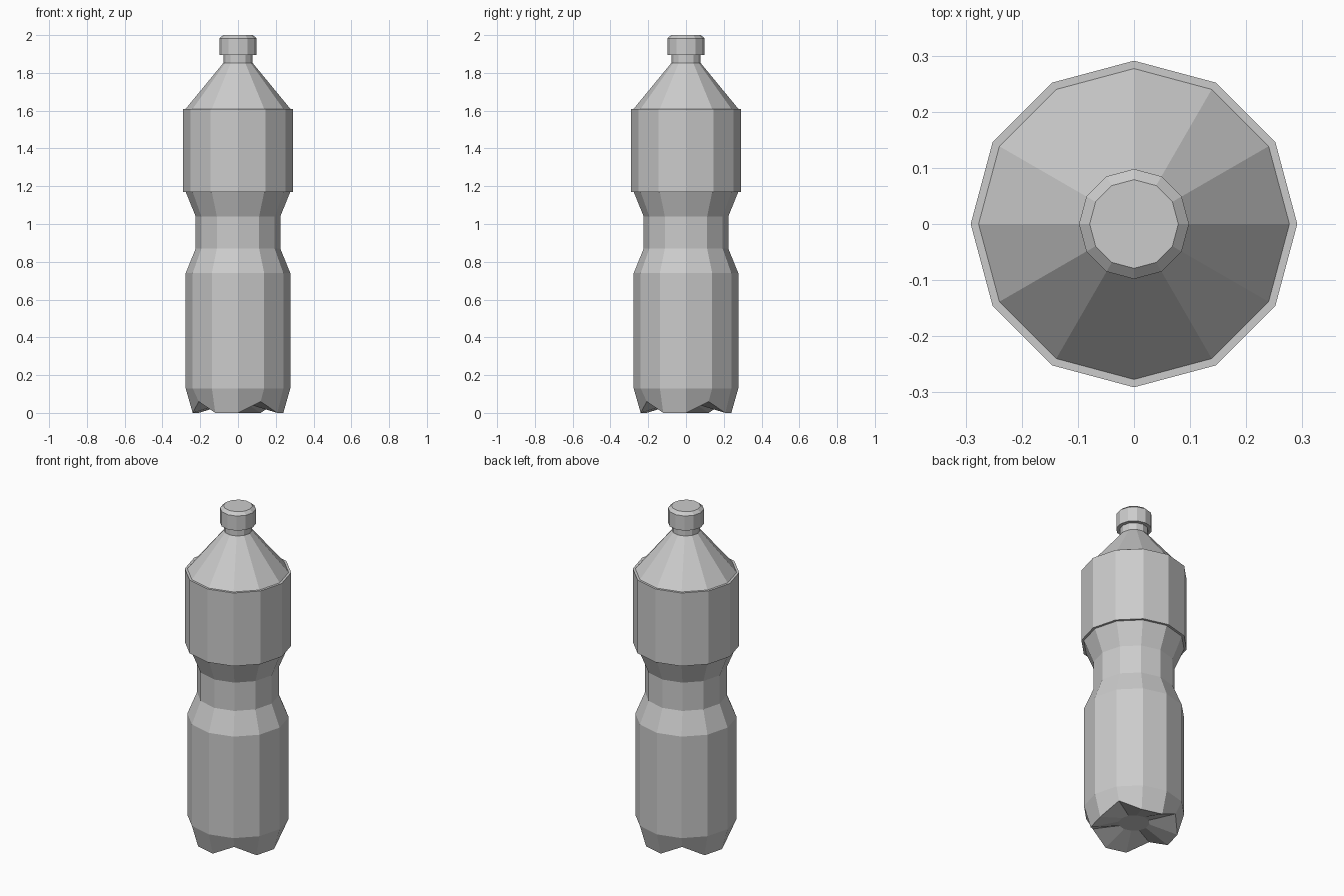
import bpy, bmesh, math

if "Cube" in bpy.data.objects:
    bpy.data.objects.remove(bpy.data.objects["Cube"])

SIDES = 12


def lathe(name, profile, cap_start=True, cap_end=True):
    """Revolve (radius, z) or (radius, foot_z, valley_z) rows into flat faces."""
    bm = bmesh.new()
    rings = []
    for r, z, *valley in profile:
        ring = []
        for i in range(SIDES):
            a = math.radians(i * 360 / SIDES)
            # every third corner is a valley between two feet
            h = valley[0] if valley and i % 3 == 1 else z
            ring.append(bm.verts.new((r * math.cos(a), r * math.sin(a), h)))
        rings.append(ring)
    for lo, hi in zip(rings, rings[1:]):
        for i in range(SIDES):
            j = (i + 1) % SIDES
            bm.faces.new((lo[i], lo[j], hi[j], hi[i]))
    if cap_start:
        bm.faces.new(rings[0][::-1])
    if cap_end:
        bm.faces.new(rings[-1])
    bmesh.ops.recalc_face_normals(bm, faces=bm.faces)
    mesh = bpy.data.meshes.new(name)
    bm.to_mesh(mesh)
    bm.free()
    obj = bpy.data.objects.new(name, mesh)
    bpy.context.collection.objects.link(obj)
    return obj


# Body: recessed base, four feet, waist, raised label band, shoulder, neck
lathe("bottle_body", [
    (0.085, 0.05),
    (0.24, 0.0, 0.06),
    (0.277, 0.13),
    (0.277, 0.74),
    (0.224, 0.87),
    (0.224, 1.04),
    (0.277, 1.17),
    (0.291, 1.17),
    (0.291, 1.61),
    (0.277, 1.61),
    (0.077, 1.853),
    (0.077, 1.895),
], cap_end=False)

# Screw cap with bevelled top
lathe("cap", [
    (0.077, 1.895),
    (0.098, 1.895),
    (0.098, 1.983),
    (0.079, 2.0),
], cap_start=False)
